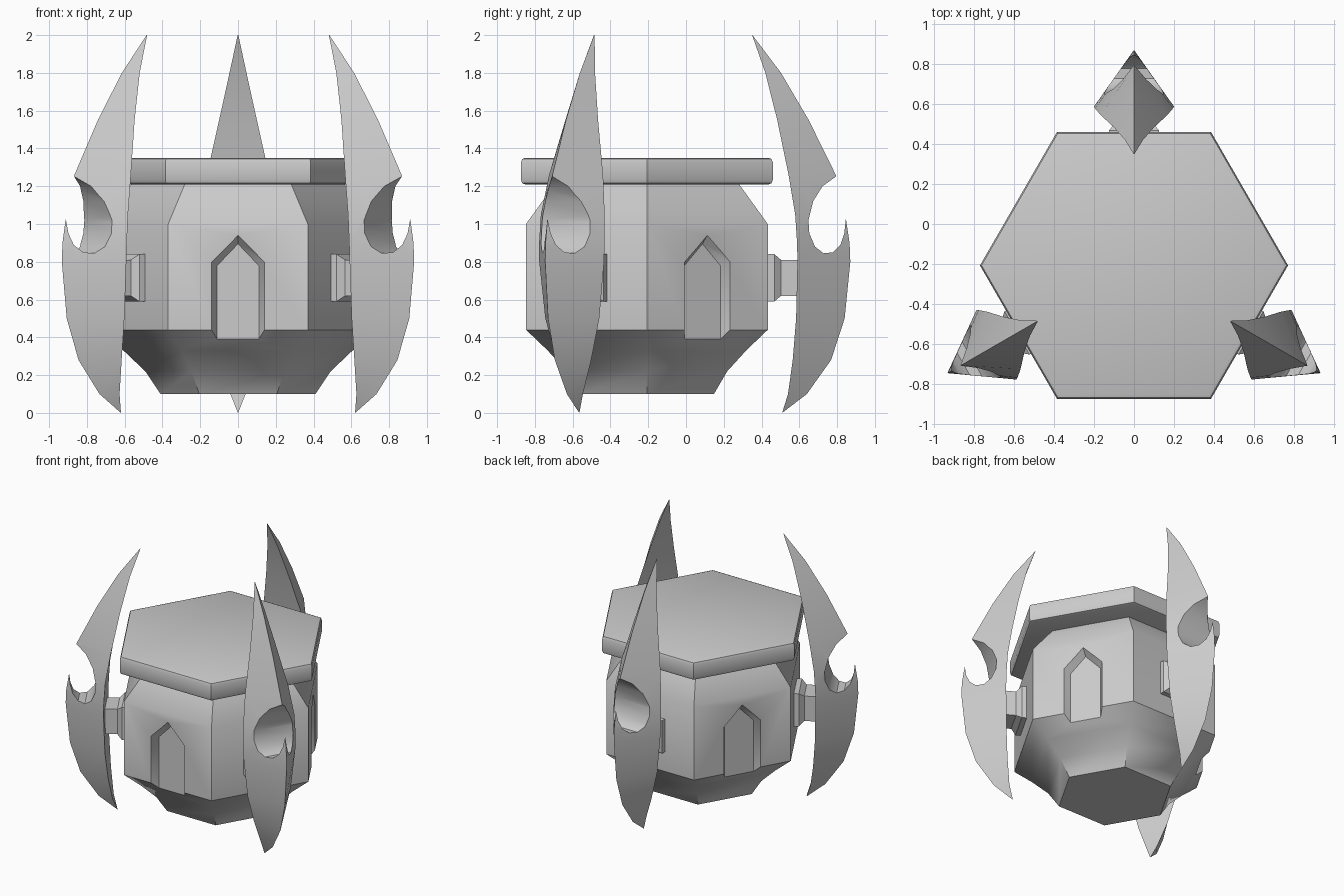
import bpy, bmesh, math
from mathutils import Matrix, Vector

if "Cube" in bpy.data.objects:
    bpy.data.objects.remove(bpy.data.objects["Cube"])

AXIS = Vector((0, -0.207, 0))  # vertical axis of the hexagonal body

grey = bpy.data.materials.new("stone_grey")
grey.use_nodes = True
COLOUR = (0.6, 0.6, 0.6, 1)
grey.diffuse_color = COLOUR
grey.node_tree.nodes["Principled BSDF"].inputs["Base Color"].default_value = COLOUR


def loft(name, rings):
    """Skin a list of equal rings of points and cap both ends."""
    bm = bmesh.new()
    loops = [[bm.verts.new(p) for p in ring] for ring in rings]
    n = len(loops[0])
    for a, b in zip(loops, loops[1:]):
        for i in range(n):
            j = (i + 1) % n
            bm.faces.new((a[i], a[j], b[j], b[i]))
    bm.faces.new(loops[0])
    bm.faces.new(loops[-1])
    bmesh.ops.recalc_face_normals(bm, faces=bm.faces)
    mesh = bpy.data.meshes.new(name)
    bm.to_mesh(mesh)
    bm.free()
    mesh.materials.append(grey)
    obj = bpy.data.objects.new(name, mesh)
    bpy.context.collection.objects.link(obj)
    return obj


def hexagon(apothem, z):
    r = apothem / math.cos(math.pi / 6)
    return [(r * math.cos(i * math.pi / 3), r * math.sin(i * math.pi / 3), z)
            for i in range(6)]


def turn(obj, degrees):
    obj.data.transform(Matrix.Rotation(math.radians(degrees), 4, 'Z'))


def cut(obj, cutter):
    mod = obj.modifiers.new("cut", 'BOOLEAN')
    mod.object = cutter
    mod.solver = 'EXACT'
    bpy.context.view_layer.objects.active = obj
    bpy.ops.object.modifier_apply(modifier=mod.name)
    bpy.data.objects.remove(cutter)


def smooth(obj, degrees):
    bpy.ops.object.select_all(action='DESELECT')
    obj.select_set(True)
    bpy.context.view_layer.objects.active = obj
    bpy.ops.object.shade_smooth_by_angle(angle=math.radians(degrees))


# Hexagonal body with a flared underside and a sloping shoulder
body = loft("body", [hexagon(a, z) for a, z in (
    (0.355, 0.1), (0.425, 0.22), (0.525, 0.33), (0.64, 0.44),
    (0.64, 1.0), (0.485, 1.215))])


# Pointed niches with splayed sides, on every other face
def arch(y, half, shoulder, apex):
    return [(-half, y, 0.3), (half, y, 0.3), (half, y, shoulder),
            (0, y, apex), (-half, y, shoulder)]


for angle in (-60, 60, 180):
    cutter = loft("niche_cutter", [arch(0.588, 0.11, 0.78, 0.895),
                                   arch(0.692, 0.17, 0.815, 0.985)])
    turn(cutter, angle)
    cut(body, cutter)
body.location = AXIS
smooth(body, 45)

# Lid slab with softened rim
lid = loft("lid", [hexagon(a, z) for a, z in (
    (0.645, 1.21), (0.66, 1.216), (0.667, 1.235),
    (0.667, 1.325), (0.66, 1.344), (0.645, 1.35))])
lid.location = AXIS
smooth(lid, 40)

# Claw stations: height, inner face radius, outer ridge radius, half width
CLAW = ((0.003, 0.717, 0.72, 0.002), (0.1, 0.747, 0.847, 0.04),
        (0.28, 0.772, 0.975, 0.105), (0.5, 0.79, 1.047, 0.165),
        (0.8, 0.797, 1.077, 0.198), (0.9, 0.795, 1.073, 0.2),
        (1.05, 0.785, 1.05, 0.195), (1.26, 0.75, 1.0, 0.165),
        (1.55, 0.69, 0.857, 0.1), (1.8, 0.627, 0.71, 0.045),
        (2.0, 0.557, 0.559, 0.002))
# Hooked notch outline, as radius and height
NOTCH = ((1.02, 1.265), (0.93, 1.2), (0.88, 1.12), (0.855, 1.02), (0.86, 0.95),
         (0.89, 0.88), (0.935, 0.845), (0.985, 0.85), (1.025, 0.89),
         (1.045, 0.95), (1.053, 1.025), (1.2, 1.05), (1.2, 1.265))


def square(y, half):
    return [(x * half, y, 0.715 + z * half)
            for x, z in ((-1, -1), (1, -1), (1, 1), (-1, 1))]


# Three claws, each on a flanged square bracket
for side, angle in (("back", 0), ("right", 120), ("left", 240)):
    claw = loft(side + "_claw", [[(-w, inner, z), (w, inner, z), (0, outer, z)]
                                 for z, inner, outer, w in CLAW])
    cut(claw, loft("notch_cutter", [[(x, r, z) for r, z in NOTCH]
                                    for x in (-0.4, 0.4)]))
    bracket = loft(side + "_bracket", [square(y, h) for y, h in (
        (0.6, 0.125), (0.675, 0.125), (0.71, 0.095), (0.81, 0.095))])
    for part in (claw, bracket):
        turn(part, angle)
        part.location = AXIS
        smooth(part, 30)
